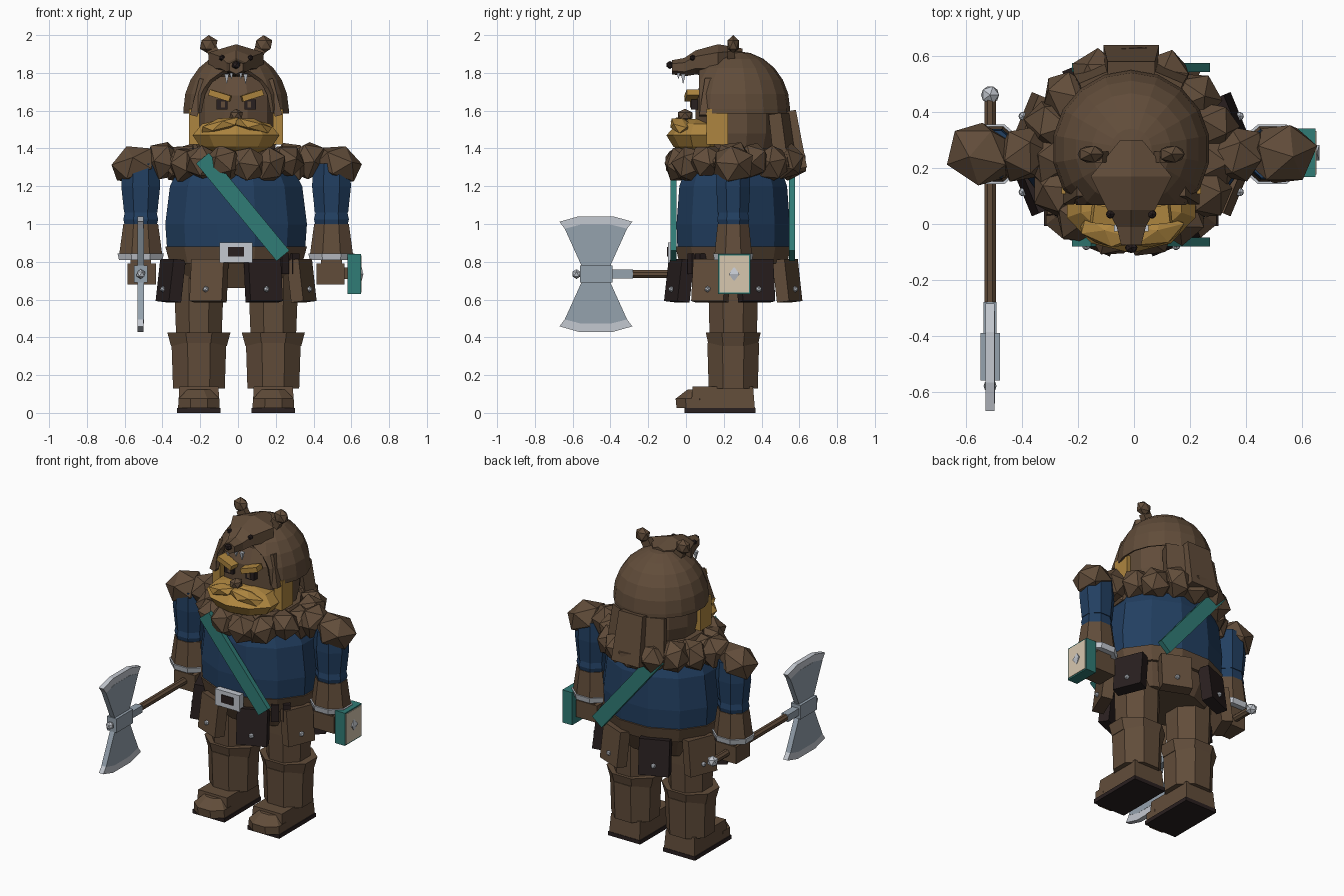
import bpy, bmesh, math, random
from mathutils import Vector, Euler

random.seed(4)
cube = bpy.data.objects.get("Cube")
if cube:
    bpy.data.objects.remove(cube, do_unlink=True)
CX, CY = -0.01, 0.25  # body axis


def material(name, r, g, b):
    m = bpy.data.materials.new(name)
    m.use_nodes = True
    m.diffuse_color = (r, g, b, 1)
    m.node_tree.nodes["Principled BSDF"].inputs["Base Color"].default_value = (r, g, b, 1)
    return m


BROWN = material("brown_fur", 0.12, 0.073, 0.042)
DARK = material("dark_leather", 0.022, 0.014, 0.014)
BLUE = material("blue_cloth", 0.016, 0.05, 0.12)
TEAL = material("teal_cloth", 0.03, 0.2, 0.18)
OCHRE = material("ochre_hair", 0.42, 0.235, 0.05)
SILVER = material("light_silver", 0.55, 0.58, 0.63)
STEEL = material("blade_steel", 0.3, 0.36, 0.42)
CREAM = material("cream_page", 0.68, 0.57, 0.43)


def finish(name, bm, mat, at=(0, 0, 0), rot=(0, 0, 0)):
    bmesh.ops.recalc_face_normals(bm, faces=bm.faces)
    me = bpy.data.meshes.new(name)
    bm.to_mesh(me)
    bm.free()
    me.materials.append(mat)
    ob = bpy.data.objects.new(name, me)
    ob.location = (at[0] + CX, at[1], at[2])
    ob.rotation_euler = rot
    bpy.context.collection.objects.link(ob)
    return ob


def loft(name, mat, secs, n=8, at=(0, 0, 0), rot=(0, 0, 0)):
    """Stack n-sided rings; each section is z, half x, half y, then optional shift in y."""
    bm = bmesh.new()
    k = 1 / math.cos(math.pi / n)
    rings = []
    for z, rx, ry, *shift in secs:
        dy = shift[0] if shift else 0
        angs = [(i + 0.5) * math.tau / n for i in range(n)]
        rings.append([bm.verts.new((k * rx * math.cos(a), k * ry * math.sin(a) + dy, z)) for a in angs])
    for lo, hi in zip(rings, rings[1:]):
        for i in range(n):
            j = (i + 1) % n
            bm.faces.new((lo[i], lo[j], hi[j], hi[i]))
    bm.faces.new(rings[0])
    bm.faces.new(rings[-1])
    return finish(name, bm, mat, at, rot)


def box(name, mat, at, size, rot=(0, 0, 0), taper=1.0):
    x, y, z = (s / 2 for s in size)
    return loft(name, mat, [(-z, x, y), (z, x * taper, y * taper)], 4, at, rot)


def blob(name, mat, at, size, rot=(0, 0, 0), detail=1):
    bm = bmesh.new()
    bmesh.ops.create_icosphere(bm, subdivisions=detail, radius=1)
    bmesh.ops.scale(bm, vec=Vector(size), verts=bm.verts)
    return finish(name, bm, mat, at, rot)


def plate(name, mat, pts, thick, at):
    """Extrude an outline in the y-z plane along x."""
    bm = bmesh.new()
    face = bm.faces.new([bm.verts.new((-thick / 2, y, z)) for y, z in pts])
    new = bmesh.ops.extrude_face_region(bm, geom=[face])["geom"]
    bmesh.ops.translate(bm, vec=(thick, 0, 0), verts=[v for v in new if isinstance(v, bmesh.types.BMVert)])
    return finish(name, bm, mat, at)


# Torso, belt and hips
loft("tunic", BLUE, [(0.86, 0.365, 0.295), (1.0, 0.375, 0.3), (1.2, 0.35, 0.285), (1.36, 0.27, 0.23)], 12, (0, CY, 0))
loft("belt", BROWN, [(0.79, 0.35, 0.285), (0.88, 0.375, 0.305)], 12, (0, CY, 0))
loft("hips", BROWN, [(0.66, 0.27, 0.2), (0.8, 0.34, 0.27)], 12, (0, CY, 0))
box("buckle", SILVER, (0, -0.075, 0.85), (0.175, 0.04, 0.105))
box("buckle_center", DARK, (0, -0.096, 0.852), (0.085, 0.008, 0.05))
for y, label in ((-0.065, "front"), (0.56, "back")):
    box(label + "_sash", TEAL, (0.035, y, 1.09), (0.088, 0.032, 0.67), (0, -0.69, 0))

# Flared hip plates with studs
for i in range(8):
    a = (i + 0.5) * math.tau / 8
    out = Vector((math.sin(a), -math.cos(a), 0))
    x, y = 0.375 * out.x, CY + 0.31 * out.y
    tilt = (-0.12, 0, a)
    size = (0.185, 0.07, 0.225)
    box("hip_plate", BROWN if i % 2 else DARK, (x, y, 0.7), size, tilt)
    blob("plate_stud", SILVER, (x + 0.045 * out.x, y + 0.045 * out.y, 0.655), (0.017,) * 3)
for dx, dy in ((-0.025, -0.01), (0.03, 0.03)):
    box("belt_pouch", DARK, (0.27 + dx, 0.055 + dy, 0.79), (0.045, 0.06, 0.11), (0, 0, 0.6))

# Legs, boots and arms
for s, side in ((-1, "right"), (1, "left")):
    lx, ax = s * 0.197, s * 0.505
    loft(side + "_thigh", BROWN, [(0.4, 0.12, 0.125), (0.6, 0.128, 0.13), (0.76, 0.13, 0.13)], 8, (lx, CY, 0))
    loft(side + "_knee_cuff", BROWN, [(0.355, 0.148, 0.13), (0.425, 0.167, 0.145)], 8, (lx, CY, 0))
    loft(side + "_shin", BROWN, [(0.13, 0.137, 0.13), (0.37, 0.145, 0.137)], 8, (lx, CY, 0))
    box(side + "_sole", DARK, (lx, 0.18, 0.0125), (0.23, 0.375, 0.025))
    box(side + "_boot", BROWN, (lx, 0.195, 0.08), (0.22, 0.34, 0.12), taper=0.94)
    loft(side + "_toe_cap", BROWN, [(0.025, 0.11, 0.085), (0.075, 0.108, 0.09), (0.125, 0.06, 0.045, 0.02)],
         8, (lx, 0.035, 0))
    loft(side + "_sleeve", BLUE, [(1.06, 0.088, 0.082), (1.2, 0.103, 0.09), (1.32, 0.095, 0.085)], 8, (ax, CY, 0))
    loft(side + "_elbow", BLUE, [(0.98, 0.082, 0.075), (1.025, 0.092, 0.085), (1.07, 0.082, 0.075)], 8, (ax, CY, 0))
    loft(side + "_bracer", BROWN, [(0.83, 0.115, 0.1), (1.0, 0.092, 0.083)], 8, (ax, CY, 0))
    loft(side + "_wrist_band", SILVER, [(0.81, 0.115, 0.1), (0.845, 0.123, 0.107)], 8, (ax, CY, 0))
    box(side + "_palm", BROWN, (ax, CY, 0.765), (0.11, 0.13, 0.12))
    box(side + "_fingers", BROWN, (ax - s * 0.005, CY, 0.735), (0.15, 0.14, 0.11))

# Faceted fur mantle
def fur(name, x, y, z, r, flat=0.9):
    rot = [random.uniform(0, math.tau) for _ in range(3)]
    blob(name, BROWN, (x, y, z), (r, r * flat, r), rot)


for i in range(15):
    a = (i + 0.5) * math.tau / 15
    fur("collar_fur", 0.3 * math.sin(a), CY + 0.01 - 0.29 * math.cos(a), 1.325 + random.uniform(-0.015, 0.015), 0.105)
loft("collar_base", BROWN, [(1.27, 0.3, 0.28), (1.4, 0.24, 0.22)], 12, (0, CY, 0))
for s in (-1, 1):
    fur("inner_shoulder_fur", s * 0.385, CY, 1.335, 0.11)
    blob("shoulder_fur", BROWN, (s * 0.54, CY, 1.315), (0.135, 0.12, 0.105), (0.2, s * 0.35, s * 0.3))

# Head and face
loft("head", BROWN, [(1.38, 0.2, 0.19), (1.48, 0.225, 0.215), (1.68, 0.225, 0.215), (1.78, 0.18, 0.17)], 12, (0, 0.265, 0))
loft("beard", OCHRE, [(1.365, 0.09, 0.06), (1.41, 0.19, 0.14), (1.47, 0.23, 0.175), (1.53, 0.18, 0.12), (1.555, 0.08, 0.07)],
     10, (0, 0.08, 0))
blob("nose", BROWN, (0, -0.005, 1.575), (0.04, 0.045, 0.035))
for s, side in ((-1, "right"), (1, "left")):
    blob(side + "_moustache", OCHRE, (s * 0.085, -0.025, 1.52), (0.12, 0.06, 0.04), (0, s * 0.25, s * 0.25))
    box(side + "_sideburn", OCHRE, (s * 0.222, 0.165, 1.515), (0.055, 0.115, 0.19))
    box(side + "_eye", DARK, (s * 0.075, 0.045, 1.633), (0.06, 0.035, 0.052))
    box(side + "_pupil", BROWN, (s * 0.07, 0.026, 1.633), (0.02, 0.008, 0.03))
    box(side + "_brow", OCHRE, (s * 0.085, 0.03, 1.68), (0.115, 0.065, 0.032), (0, -s * 0.3, s * 0.12))

# Open-fronted hood with hanging back flaps
bm = bmesh.new()
bmesh.ops.create_uvsphere(bm, u_segments=18, v_segments=12, radius=0.283)
for co, no in (((0, 0, 0), (0, 0, -1)), ((0, -0.2, 0), (0, -1, 0))):
    bmesh.ops.bisect_plane(bm, geom=bm.verts[:] + bm.edges[:] + bm.faces[:], plane_co=co, plane_no=no, clear_outer=True)
bmesh.ops.scale(bm, vec=(1, 1, 1.08), verts=bm.verts)
hood = finish("hood", bm, BROWN, (0, 0.268, 1.61))
shell = hood.modifiers.new("thickness", 'SOLIDIFY')
shell.thickness = 0.025
loft("hood_rim_left", BROWN, [(-0.1, 0.02, 0.06), (0.1, 0.02, 0.03)], 4, (0.2, 0.13, 1.67), (0, -0.25, 0))
loft("hood_rim_right", BROWN, [(-0.1, 0.02, 0.06), (0.1, 0.02, 0.03)], 4, (-0.2, 0.13, 1.67), (0, 0.25, 0))
box("hood_back_flap", BROWN, (0, 0.57, 1.445), (0.2, 0.09, 0.31), (0.17, 0, 0), 0.85)
for s in (-1, 1):
    box("hood_side_flap", BROWN, (s * 0.13, 0.51, 1.44), (0.12, 0.08, 0.29), (0.14, 0, -s * 0.4), 0.9)

# Animal head on the hood, lofted from crown to snout
crown = [(-0.3, 0.04, 0.025, 1.9), (-0.17, 0.145, 0.075, 1.865), (-0.05, 0.085, 0.055, 1.855),
         (0.01, 0.052, 0.042, 1.83), (0.075, 0.036, 0.032, 1.83)]
loft("animal_head", BROWN, crown, 6, rot=(math.pi / 2, 0, 0))
blob("animal_nose", DARK, (0, -0.085, 1.842), (0.025, 0.02, 0.022))
for s in (-1, 1):
    blob("animal_ear", BROWN, (s * 0.145, 0.25, 1.95), (0.052, 0.035, 0.05))
    box("ear_root", BROWN, (s * 0.115, 0.24, 1.9), (0.06, 0.04, 0.06), (0, s * 0.5, 0))
    blob("animal_eye", DARK, (s * 0.075, 0.035, 1.88), (0.017,) * 3)
    loft("animal_fang", SILVER, [(0, 0.002, 0.002), (0.05, 0.012, 0.012)], 4, (s * 0.05, -0.015, 1.745))
    loft("small_fang", SILVER, [(0, 0.002, 0.002), (0.03, 0.009, 0.009)], 4, (s * 0.025, -0.04, 1.77))

# Double-headed axe held forward
AX, AZ = -0.505, 0.735
loft("axe_handle", BROWN, [(-0.46, 0.021, 0.021), (0.55, 0.021, 0.021)], 8, (AX, 0, AZ), (math.pi / 2, 0, 0))
blob("axe_pommel", SILVER, (AX, 0.462, AZ), (0.036,) * 3)
blob("axe_tip", SILVER, (AX, -0.58, AZ), (0.026,) * 3)
box("axe_socket", STEEL, (AX, -0.475, AZ), (0.07, 0.17, 0.09))
box("axe_ferrule", STEEL, (AX, -0.335, AZ), (0.046, 0.11, 0.046))
for s in (-1, 1):
    body = [(-0.07, 0.03), (-0.165, 0.24), (-0.08, 0.262), (0.08, 0.262), (0.165, 0.24), (0.07, 0.03)]
    edge = [(-0.165, 0.24), (-0.193, 0.277), (-0.09, 0.306), (0.09, 0.306), (0.193, 0.277), (0.165, 0.24),
            (0.08, 0.262), (-0.08, 0.262)]
    plate("axe_blade", STEEL, [(y, s * z) for y, z in body], 0.034, (AX, -0.477, AZ))
    plate("axe_edge", SILVER, [(y, s * z) for y, z in edge], 0.032, (AX, -0.477, AZ))

# Book hanging at the left hand
box("book_cover", TEAL, (0.625, 0.255, 0.735), (0.07, 0.172, 0.212))
box("book_face", CREAM, (0.661, 0.255, 0.735), (0.006, 0.155, 0.195))
loft("book_gem", SILVER, [(-0.035, 0.003, 0.003), (0, 0.012, 0.028), (0.035, 0.003, 0.003)], 4, (0.662, 0.255, 0.735))
box("book_strap", BROWN, (0.575, 0.255, 0.74), (0.05, 0.06, 0.06))
